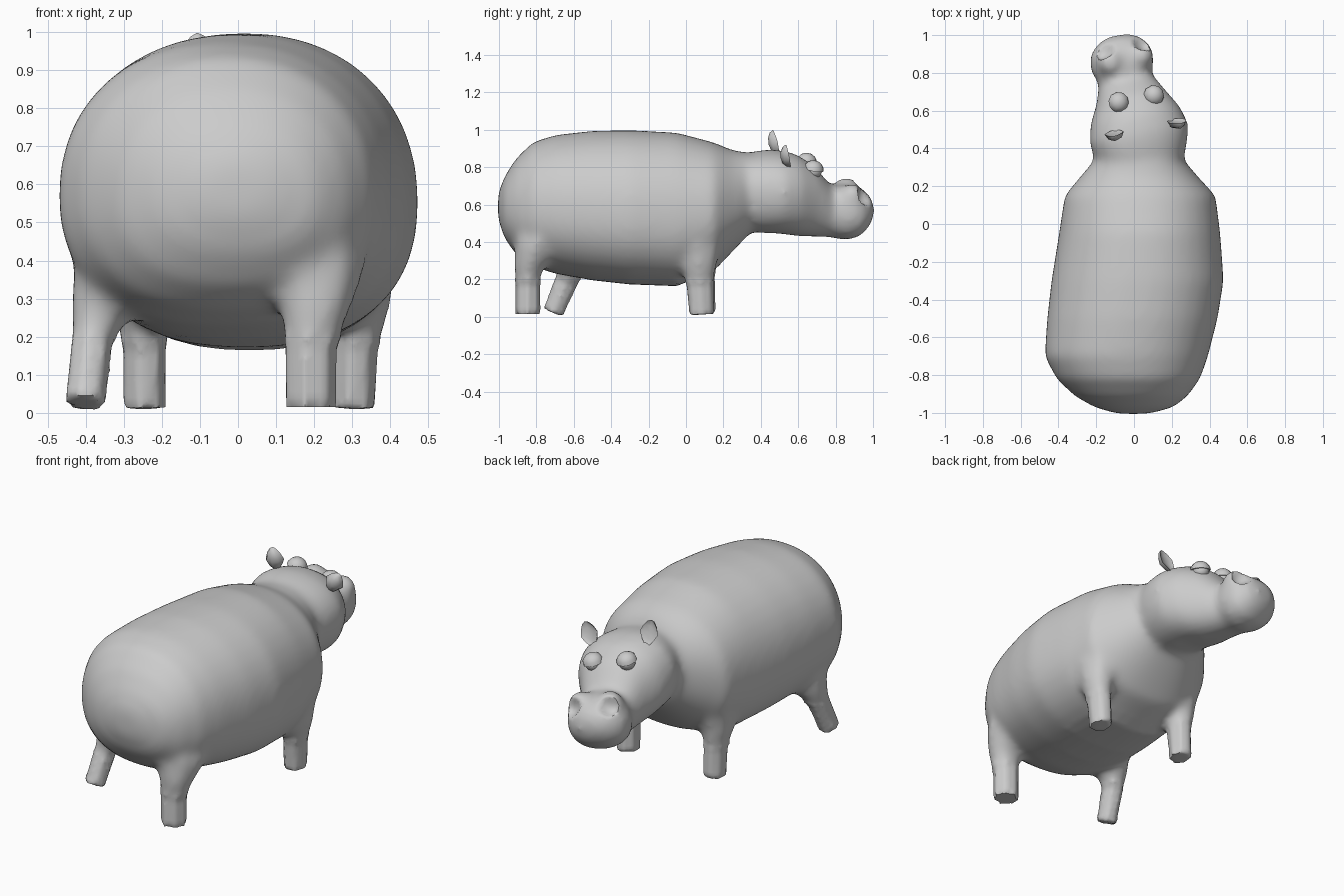
import bpy, bmesh
from math import sin, cos, pi, radians
from mathutils import Vector, Matrix, Euler

if "Cube" in bpy.data.objects:
    bpy.data.objects.remove(bpy.data.objects["Cube"])


def select(obs):
    bpy.ops.object.select_all(action='DESELECT')
    for ob in obs:
        ob.select_set(True)
    bpy.context.view_layer.objects.active = obs[0]


def finish(bm, name):
    bmesh.ops.recalc_face_normals(bm, faces=bm.faces)
    me = bpy.data.meshes.new(name)
    bm.to_mesh(me)
    bm.free()
    ob = bpy.data.objects.new(name, me)
    bpy.context.collection.objects.link(ob)
    return ob


def skin(rings, name):
    """Bridge equal rings of points and cap both ends."""
    bm = bmesh.new()
    vs = [[bm.verts.new(p) for p in r] for r in rings]
    n = len(vs[0])
    for a, b in zip(vs, vs[1:]):
        for i in range(n):
            j = (i + 1) % n
            bm.faces.new((a[i], a[j], b[j], b[i]))
    bm.faces.new(vs[0])
    bm.faces.new(vs[-1])
    return finish(bm, name)


def section(y, xl, xr, zt, zb, sag=0, n=40, power=2.25):
    """Rounded cross-section facing along y, its widest points lowered by sag."""
    out = []
    for i in range(n):
        t = 2 * pi * i / n
        c, s = cos(t), sin(t)
        k = (abs(c) ** power + abs(s) ** power) ** (-1 / power)
        out.append(Vector(((xl + xr) / 2 + (xr - xl) / 2 * c * k, y,
                           (zt + zb) / 2 + (zt - zb) / 2 * (s * k - sag * c * c))))
    return out


# Barrel body, rump to neck
body = [(-1.005, -.09, .08, .66, .52), (-.97, -.21, .21, .75, .42),
        (-.91, -.315, .285, .845, .335), (-.82, -.41, .35, .933, .27),
        (-.70, -.473, .392, .972, .23), (-.5, -.46, .443, .994, .195),
        (-.3, -.437, .475, .998, .173), (-.05, -.397, .457, .985, .164),
        (.15, -.367, .432, .932, .245), (.25, -.285, .34, .89, .35),
        (.35, -.20, .255, .875, .455), (.42, -.1, .15, .78, .56)]
parts = [skin([section(*r, sag=.08) for r in body], "body")]


# Legs: seven-sided tubes flaring into the body
def leg(name, path):
    rings = []
    for i, (x, y, z, rx, ry) in enumerate(path):
        a = Vector(path[max(i - 1, 0)][:3])
        b = Vector(path[min(i + 1, len(path) - 1)][:3])
        q = Vector((0, 0, 1)).rotation_difference((b - a).normalized())
        rings.append([Vector((x, y, z)) + q @ Vector((rx * cos(t), ry * sin(t), 0))
                      for t in [2 * pi * k / 7 for k in range(7)]])
    parts.append(skin(rings, name))


leg("rear_right_leg", [(.19, -.845, .016, .07, .07), (.19, -.845, .17, .072, .069),
                       (.20, -.845, .26, .095, .083), (.20, -.81, .36, .14, .12),
                       (.18, -.75, .48, .16, .15)])
leg("rear_left_leg", [(-.402, -.71, .024, .056, .059), (-.384, -.64, .19, .057, .065),
                      (-.365, -.615, .26, .083, .09), (-.33, -.60, .36, .115, .13),
                      (-.29, -.60, .48, .15, .16)])
leg("front_right_leg", [(.302, .085, .013, .059, .07), (.308, .075, .17, .062, .077),
                        (.32, .07, .27, .083, .10), (.31, .06, .37, .115, .14),
                        (.27, .04, .50, .15, .18)])
leg("front_left_leg", [(-.247, .095, .013, .059, .068), (-.247, .085, .17, .06, .074),
                       (-.25, .075, .27, .083, .10), (-.25, .06, .37, .105, .14),
                       (-.22, .04, .50, .14, .18)])

# Head parts share one turned and tilted frame
frame = Matrix.LocRotScale(Vector((.045, .33, .66)),
                           Euler((0, radians(12), radians(11))), None)
# Ring: position, half width, top, bottom, sideways shift
head = [(-.06, .19, .19, -.17, 0), (0, .227, .212, -.20, 0),
        (.07, .252, .227, -.207, .003), (.15, .268, .233, -.207, .007),
        (.25, .24, .215, -.222, .01), (.35, .183, .158, -.229, .014),
        (.45, .142, .045, -.232, .014), (.52, .172, .05, -.248, .014),
        (.60, .165, .04, -.233, .015), (.657, .115, .0, -.175, .015),
        (.683, .055, -.05, -.12, .015)]
parts.append(skin([section(y, o - w, o + w, t, b) for y, w, t, b, o in head], "head"))
parts[-1].matrix_world = frame


def ball(name, loc, size, aim, edit=None, segs=10, rings=7):
    """Small ellipsoid whose pole looks along aim; edit reshapes its points."""
    bm = bmesh.new()
    bmesh.ops.create_uvsphere(bm, u_segments=segs, v_segments=rings, radius=1)
    if edit:
        edit(bm)
    for v in bm.verts:
        v.co = v.co * Vector(size)
    ob = finish(bm, name)
    q = Vector((0, 0, 1)).rotation_difference(Vector(aim).normalized())
    ob.matrix_world = frame @ Matrix.LocRotScale(Vector(loc), q, None)
    return ob


def cup(bm):
    for v in bm.verts:
        if v.co.y > .1:
            v.co.y *= -.25
        v.co.x *= 1 - .35 * v.co.z if v.co.z > 0 else 1 + .45 * v.co.z


def half(bm):
    low = [v for v in bm.verts if v.co.z < -.05]
    bmesh.ops.delete(bm, geom=low, context='VERTS')
    bmesh.ops.holes_fill(bm, edges=bm.edges)


nostrils, details = [], []
for side, s in (("left", -1), ("right", 1)):
    # Nostril mounds on the muzzle
    parts.append(ball(side + "_nostril_mound", (.015 + s * .085, .55, -.004),
                      (.072, .075, .082), (0, 0, 1), None, 16, 10))
    nostrils.append(frame @ Vector((.015 + s * .105, .615, .015)))
    # Eyes with heavy upper lids
    details.append(ball(side + "_eye", (s * .097, .335, .145),
                        (.045, .045, .045), (0, 1, .2)))
    details.append(ball(side + "_eyelid", (s * .097, .333, .15),
                        (.055, .056, .05), (0, .15, 1), half, 10, 8))
    # Cupped leaf-shaped ears
    details.append(ball(side + "_ear", (s * .172, .178, .24), (.052, .042, .07),
                        (s * .3, -.25, 1), cup, 8, 6))

# Merge the skin into one surface, then soften all joins above the feet
bpy.context.view_layer.update()
select(parts)
bpy.ops.object.join()
hide = bpy.context.object
hide.modifiers.new("merge", 'REMESH').voxel_size = .016
bpy.ops.object.modifier_apply(modifier="merge")
bm = bmesh.new()
bm.from_mesh(hide.data)
soft = [v for v in bm.verts if v.co.z > .2]
for i in range(16):
    bmesh.ops.smooth_vert(bm, verts=soft, factor=.5,
                          use_axis_x=True, use_axis_y=True, use_axis_z=True)
# Press the nostril hollows inward
inward = (frame.to_3x3() @ Vector((0, -.8, -.6))).normalized()
for c in nostrils:
    for v in bm.verts:
        d = (v.co - c).length / .055
        if d < 1:
            v.co += inward * .04 * (1 - d * d)
bm.to_mesh(hide.data)
bm.free()
select([hide] + details)
bpy.ops.object.shade_smooth_by_angle(angle=radians(50))
